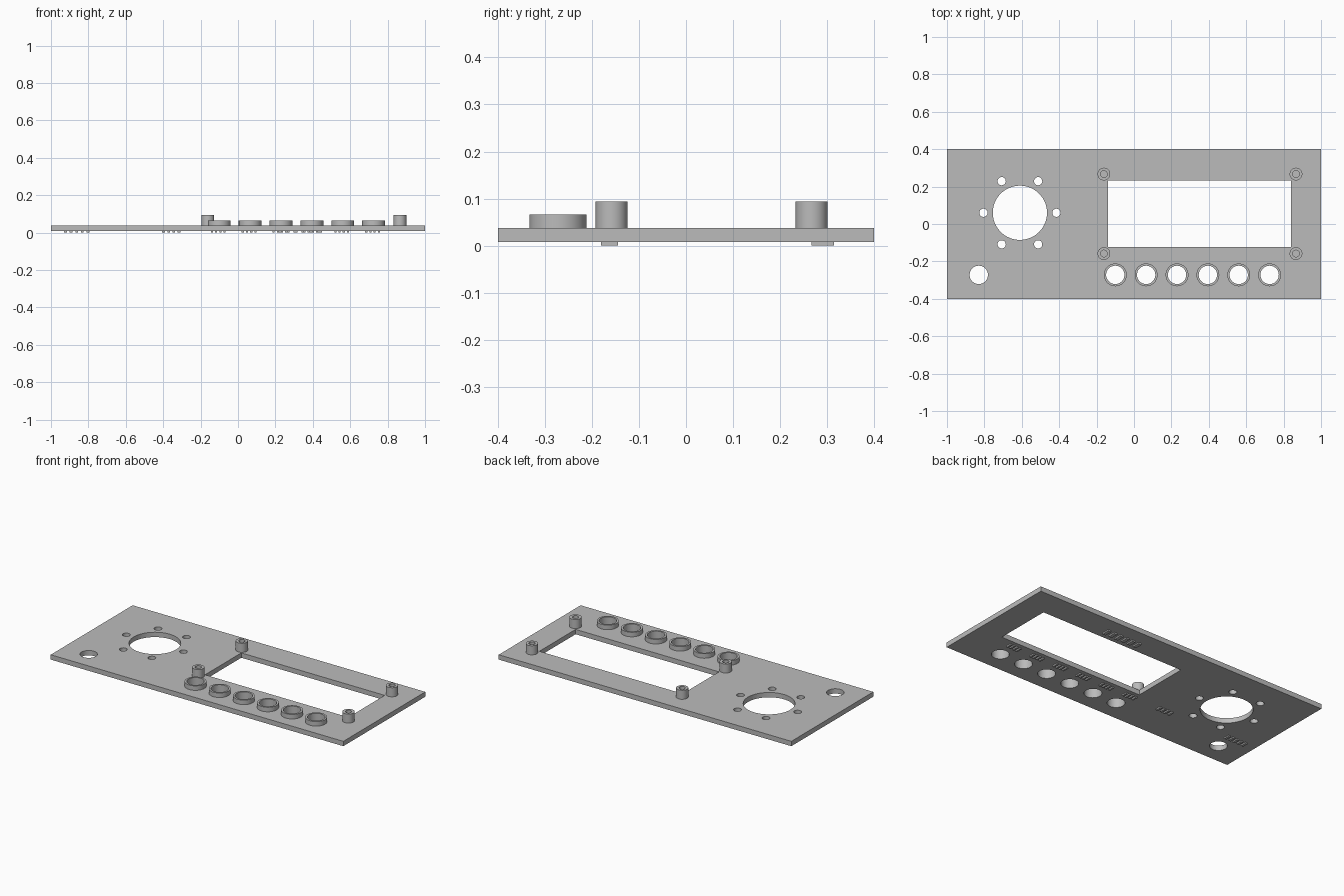
import bpy, bmesh, math
from mathutils import Matrix

cube = bpy.data.objects.get("Cube")
if cube:
    bpy.data.objects.remove(cube, do_unlink=True)

grey = bpy.data.materials.new("panel grey")
grey.use_nodes = True
colour = (0.5, 0.5, 0.5, 1)
grey.diffuse_color = colour
grey.node_tree.nodes["Principled BSDF"].inputs["Base Color"].default_value = colour

BOTTOM, TOP = 0.008, 0.038


def finish(name, bm, smooth=True):
    mesh = bpy.data.meshes.new(name)
    bmesh.ops.recalc_face_normals(bm, faces=bm.faces)
    bm.to_mesh(mesh)
    bm.free()
    obj = bpy.data.objects.new(name, mesh)
    bpy.context.collection.objects.link(obj)
    mesh.materials.append(grey)
    if smooth:
        bpy.ops.object.select_all(action='DESELECT')
        obj.select_set(True)
        bpy.context.view_layer.objects.active = obj
        bpy.ops.object.shade_smooth_by_angle(angle=math.radians(30))
    return obj


def add_box(bm, x0, x1, y0, y1, z0, z1):
    centre = Matrix.Translation(((x0 + x1) / 2, (y0 + y1) / 2, (z0 + z1) / 2))
    size = Matrix.Diagonal((x1 - x0, y1 - y0, z1 - z0, 1))
    bmesh.ops.create_cube(bm, size=1, matrix=centre @ size)


def add_cylinder(bm, x, y, r, z0, z1, sides=48):
    bmesh.ops.create_cone(bm, cap_ends=True, segments=sides, radius1=r, radius2=r,
                          depth=z1 - z0, matrix=Matrix.Translation((x, y, (z0 + z1) / 2)))


def tube(name, x, y, outer, inner, z0, z1, sides=48):
    """Hollow collar: a rectangular section swept around a vertical axis."""
    bm = bmesh.new()
    section = [(inner, z0), (outer, z0), (outer, z1), (inner, z1)]
    verts = [bm.verts.new((x + r, y, z)) for r, z in section]
    edges = [bm.edges.new((verts[i], verts[(i + 1) % 4])) for i in range(4)]
    bmesh.ops.spin(bm, geom=verts + edges, cent=(x, y, 0), axis=(0, 0, 1),
                   angle=math.tau, steps=sides, use_merge=True)
    bmesh.ops.remove_doubles(bm, verts=bm.verts, dist=1e-5)
    return finish(name, bm)


button_xs = [-0.10 + 0.165 * i for i in range(6)]
button_y = -0.272

# Panel with screen window, speaker opening, screw holes and button holes
bm = bmesh.new()
add_box(bm, -1, 1, -0.4, 0.4, BOTTOM, TOP)
panel = finish("panel", bm, smooth=False)

bm = bmesh.new()
add_box(bm, -0.14, 0.84, -0.122, 0.232, -0.1, 0.2)
add_cylinder(bm, -0.61, 0.06, 0.145, -0.1, 0.2, 64)
for i in range(6):
    a = math.radians(60 * i)
    add_cylinder(bm, -0.61 + 0.195 * math.cos(a), 0.06 + 0.195 * math.sin(a),
                 0.022, -0.1, 0.2, 32)
for x in [-0.83] + button_xs:
    add_cylinder(bm, x, button_y, 0.049, -0.1, 0.2)
cutter = finish("panel_cutter", bm, smooth=False)

cut = panel.modifiers.new("openings", 'BOOLEAN')
cut.operation = 'DIFFERENCE'
cut.solver = 'EXACT'
cut.object = cutter
bpy.ops.object.select_all(action='DESELECT')
panel.select_set(True)
bpy.context.view_layer.objects.active = panel
bpy.ops.object.modifier_apply(modifier=cut.name)
bpy.data.objects.remove(cutter, do_unlink=True)
bpy.ops.object.shade_smooth_by_angle(angle=math.radians(30))

# Raised collars around the button holes
for i, x in enumerate(button_xs):
    tube(f"button_collar_{i + 1}", x, button_y, 0.061, 0.049, TOP, 0.066)

# Screen standoffs with blind screw holes
for side, x in (("right", -0.161), ("left", 0.866)):
    for end, y in (("front", -0.158), ("back", 0.267)):
        tube(f"standoff_{end}_{side}", x, y, 0.034, 0.018, TOP, 0.094, 32)

# Plain relief dashes on the underside marking each control
markers = [(x, -0.163, 0.09, 4) for x in button_xs]
markers += [(-0.855, -0.163, 0.15, 5), (-0.35, -0.163, 0.11, 4), (0.34, 0.291, 0.26, 6)]
bm = bmesh.new()
for x, y, width, count in markers:
    pitch = width / count
    half = 0.024 if y > 0 else 0.018
    for i in range(count):
        left = x - width / 2 + i * pitch
        add_box(bm, left, left + pitch * 0.5, y - half, y + half, 0, BOTTOM)
finish("underside_markers", bm, smooth=False)
